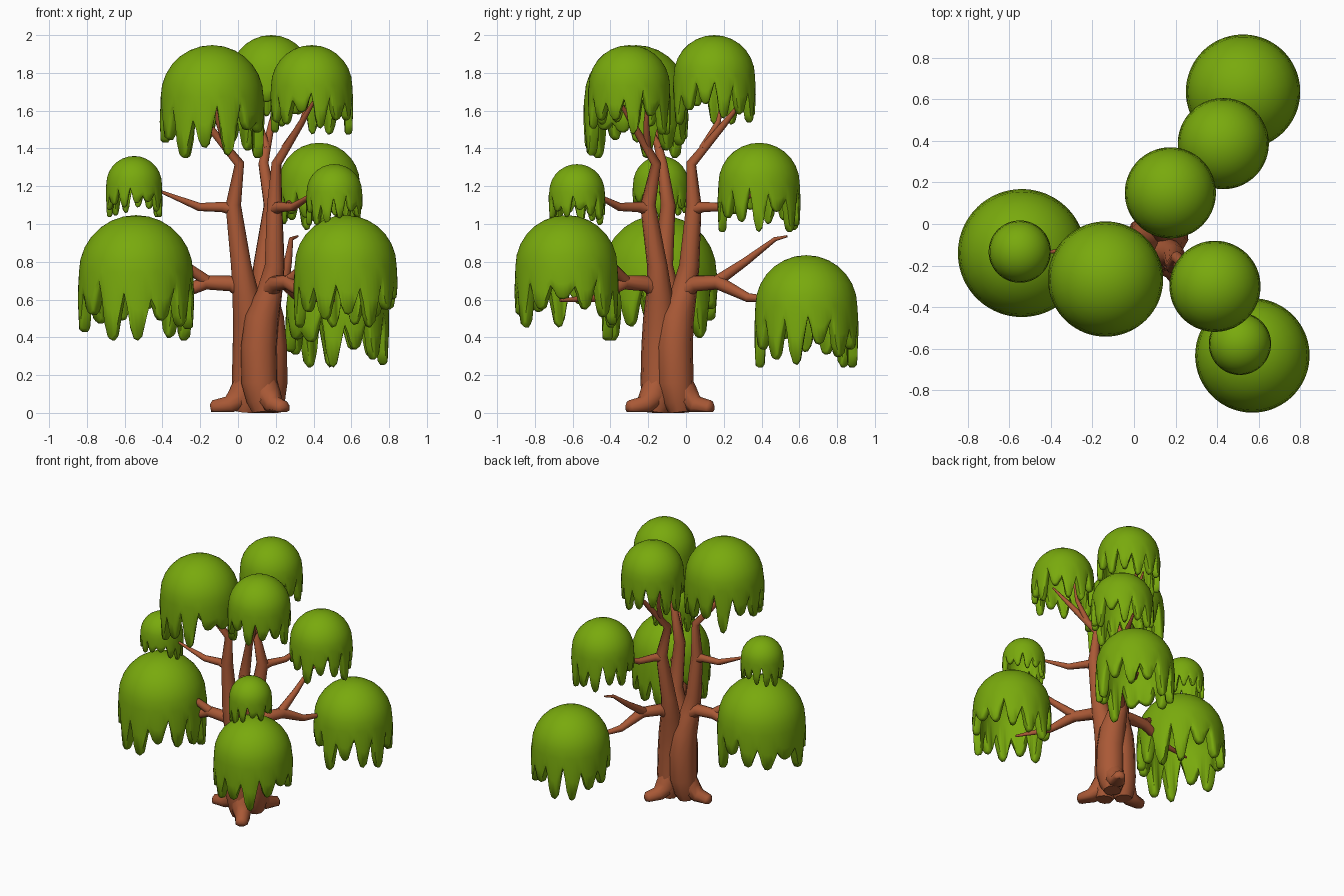
import bpy, bmesh, math, random
from mathutils import Vector, Matrix

if "Cube" in bpy.data.objects:
    bpy.data.objects.remove(bpy.data.objects["Cube"])

random.seed(4)


def material(name, colour):
    m = bpy.data.materials.new(name)
    m.diffuse_color = (*colour, 1)
    m.use_nodes = True
    m.node_tree.nodes["Principled BSDF"].inputs["Base Color"].default_value = m.diffuse_color
    return m


BARK = material("red brown bark", (0.40, 0.10, 0.037))
LEAF = material("leaf green", (0.19, 0.40, 0.004))


def finish(bm, name, mat, angle):
    bmesh.ops.recalc_face_normals(bm, faces=bm.faces)
    me = bpy.data.meshes.new(name)
    bm.to_mesh(me)
    bm.free()
    me.materials.append(mat)
    ob = bpy.data.objects.new(name, me)
    bpy.context.collection.objects.link(ob)
    bpy.ops.object.select_all(action='DESELECT')
    ob.select_set(True)
    bpy.context.view_layer.objects.active = ob
    bpy.ops.object.shade_smooth_by_angle(angle=math.radians(angle))


def tube(bm, points, place, sides=10, floor=0.0):
    """Sweep a round section along (radial, sideways, height, radius) points."""
    pts = [Vector(p[:3]) for p in points]
    rings = []
    for i, p in enumerate(pts):
        before, after = pts[max(i - 1, 0)], pts[min(i + 1, len(pts) - 1)]
        turn = Vector((0, 0, 1)).rotation_difference((after - before).normalized())
        ring = []
        for k in range(sides):
            a = math.tau * k / sides
            v = place @ (p + turn @ Vector((math.cos(a), math.sin(a), 0)) * points[i][3])
            v.z = max(v.z, floor)
            ring.append(bm.verts.new(v))
        rings.append(ring)
    for r0, r1 in zip(rings, rings[1:]):
        for k in range(sides):
            n = (k + 1) % sides
            bm.faces.new((r0[k], r0[n], r1[n], r1[k]))
    bm.faces.new(rings[0])
    bm.faces.new(rings[-1])


# One stem with its root, limbs and twigs; the tree has three of them
STEM = {
    "trunk": [(0.075, -0.02, 0.0, 0.06), (0.065, -0.02, 0.06, 0.085), (0.05, -0.03, 0.16, 0.098),
              (0.045, -0.03, 0.35, 0.098), (0.05, -0.015, 0.5, 0.092), (0.075, 0.015, 0.63, 0.07),
              (0.098, 0.035, 0.78, 0.054),
              (0.14, 0.01, 1.1, 0.041), (0.108, 0.04, 1.32, 0.027), (0.28, 0.09, 1.53, 0.018),
              (0.40, 0.12, 1.68, 0.006)],
    "root": [(0.05, -0.02, 0.2, 0.07), (0.10, -0.01, 0.085, 0.075),
             (0.16, 0, 0.035, 0.055), (0.245, 0, 0.025, 0.042), (0.26, 0, 0.022, 0.022)],
    "low_limb": [(0.07, 0.01, 0.64, 0.06), (0.15, 0.01, 0.685, 0.042), (0.29, 0.01, 0.69, 0.038),
                 (0.46, 0.03, 0.61, 0.024), (0.70, 0.05, 0.595, 0.008)],
    "rising_twig": [(0.27, 0.01, 0.69, 0.032), (0.42, 0.07, 0.80, 0.022),
                    (0.565, 0.135, 0.92, 0.012), (0.637, 0.137, 0.935, 0.006)],
    "high_limb": [(0.13, 0.01, 1.08, 0.04), (0.20, 0.01, 1.09, 0.027),
                  (0.32, 0.02, 1.09, 0.022), (0.52, 0.05, 1.17, 0.008)],
    "crown_twig": [(0.17, 0.055, 1.40, 0.022), (0.22, 0.13, 1.54, 0.014), (0.23, 0.17, 1.68, 0.006)],
}
for side, degrees in (("left", 180), ("front", -60), ("back", 60)):
    place = Matrix.Translation((0.115, -0.085, 0)) @ Matrix.Rotation(math.radians(degrees), 4, 'Z')
    for part, points in STEM.items():
        bm = bmesh.new()
        tube(bm, points, place, floor=0.005 if part == "root" else 0.0)
        finish(bm, f"{side}_{part}", BARK, 50)


# Hollow leaf canopy: a dome whose rim hangs down in uneven drips
def canopy(name, x, y, top, r, drips=13):
    # outline of one drip: share of its width, share of its length
    outline = [(0.0, 0.0), (0.13, 0.35), (0.22, 0.72), (0.36, 0.96),
               (0.52, 1.0), (0.68, 0.9), (0.82, 0.5)]
    columns = []
    spin = random.uniform(0, math.tau)
    bag = [1.2, 0.85, 1.05, 0.65, 1.2, 0.95, 0.75, 1.15, 0.9, 1.2, 0.7, 1.0, 0.85]
    random.shuffle(bag)
    gaps = [random.uniform(0.15, 0.55) for _ in range(drips)]
    bm = bmesh.new()
    crest = bm.verts.new((x, y, top))
    ceiling = bm.verts.new((x, y, top - 0.14 * r))
    steps = [math.radians(90 * i / 7) for i in range(1, 8)]
    for d in range(drips):
        for frac, share in outline:
            a = spin + math.tau * (d + frac) / drips
            gap = gaps[d] if frac < 0.5 else gaps[(d + 1) % drips]
            h = gap + share * (bag[d] - gap)
            profile = [(math.sin(t), math.cos(t)) for t in steps]
            profile += [(1.02, -0.55 * h), (1.0, -h + 0.04), (0.95, -h), (0.86, -h), (0.82, -h + 0.06)]
            profile += [(0.83 * math.sin(t), 0.86 * math.cos(t)) for t in reversed(steps)]
            columns.append([bm.verts.new((x + r * q * math.cos(a), y + r * q * math.sin(a),
                                          top - r + r * z)) for q, z in profile])
    for c0, c1 in zip(columns, columns[1:] + columns[:1]):
        bm.faces.new((crest, c0[0], c1[0]))
        bm.faces.new((ceiling, c1[-1], c0[-1]))
        for i in range(len(c0) - 1):
            bm.faces.new((c0[i], c0[i + 1], c1[i + 1], c1[i]))
    finish(bm, name, LEAF, 60)


for args in (
    ("back_low_canopy", 0.525, 0.637, 0.835, 0.27),
    ("back_middle_canopy", 0.43, 0.387, 1.43, 0.215),
    ("back_top_canopy", 0.175, 0.15, 2.0, 0.215),
    ("left_low_canopy", -0.54, -0.14, 1.047, 0.302),
    ("left_middle_canopy", -0.55, -0.133, 1.36, 0.147),
    ("left_top_canopy", -0.137, -0.265, 1.947, 0.272),
    ("front_low_canopy", 0.57, -0.633, 1.047, 0.27),
    ("front_middle_canopy", 0.51, -0.577, 1.317, 0.147),
    ("front_top_canopy", 0.39, -0.30, 1.947, 0.215),
):
    canopy(*args)
